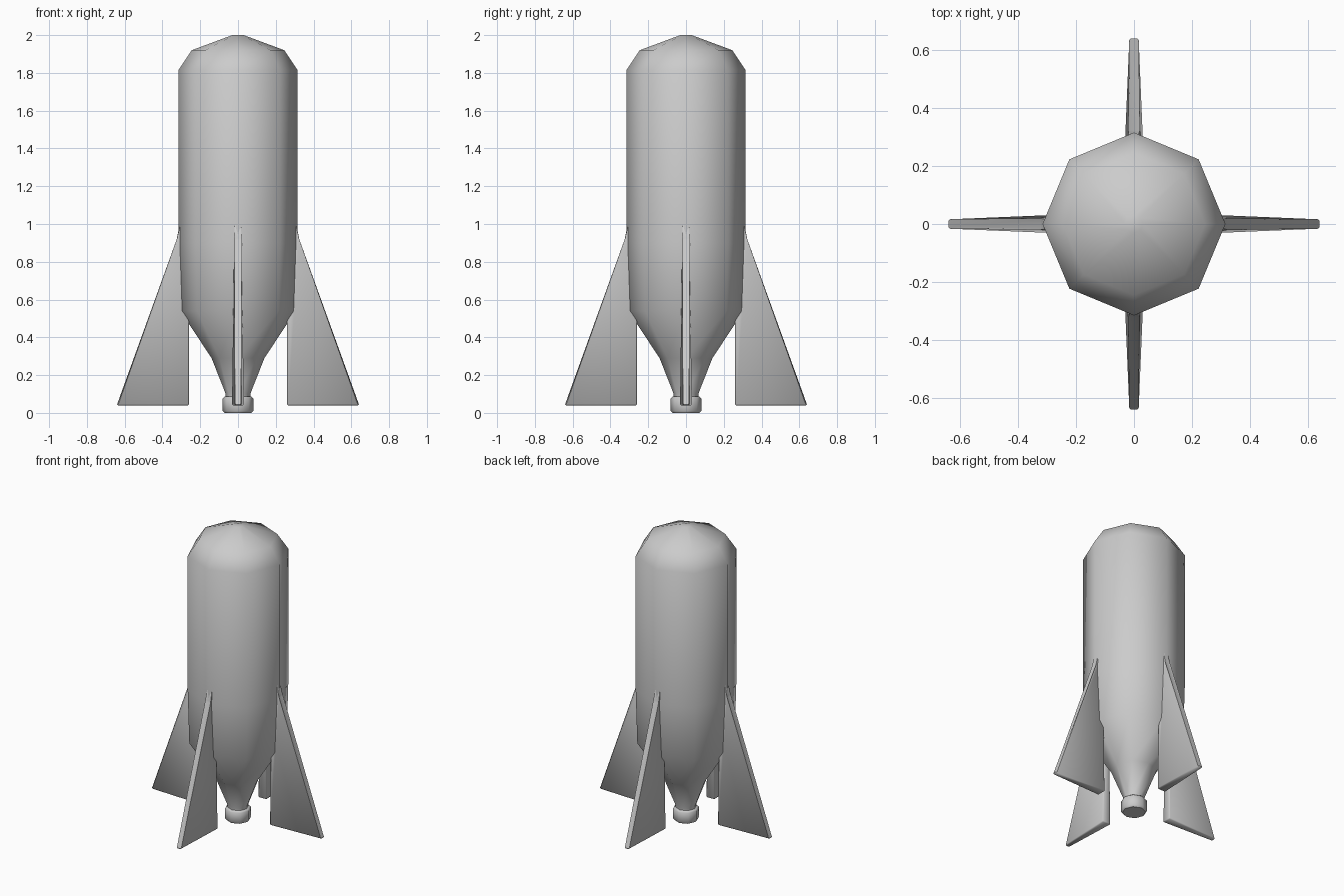
import bpy, bmesh
from math import pi, cos, sin, radians

if "Cube" in bpy.data.objects:
    bpy.data.objects.remove(bpy.data.objects["Cube"])


def finish(bm, name, angle):
    bmesh.ops.recalc_face_normals(bm, faces=bm.faces)
    me = bpy.data.meshes.new(name)
    bm.to_mesh(me)
    bm.free()
    ob = bpy.data.objects.new(name, me)
    bpy.context.collection.objects.link(ob)
    bpy.ops.object.select_all(action='DESELECT')
    ob.select_set(True)
    bpy.context.view_layer.objects.active = ob
    bpy.ops.object.shade_smooth_by_angle(angle=radians(angle))
    return ob


def lathe(name, profile, sides=8, angle=50):
    bm = bmesh.new()
    rings = [[bm.verts.new((r * cos(2 * pi * i / sides), r * sin(2 * pi * i / sides), z))
              for i in range(sides)] for r, z in profile]
    for a, b in zip(rings, rings[1:]):
        for i in range(sides):
            j = (i + 1) % sides
            bm.faces.new((a[i], a[j], b[j], b[i]))
    bm.faces.new(rings[0])
    bm.faces.new(rings[-1])
    return finish(bm, name, angle)


# Eight-sided bottle body with a domed top and tapered neck
lathe("bottle_body", [(0.065, 0.07), (0.065, 0.10), (0.14, 0.29), (0.305, 0.54),
                      (0.315, 0.90), (0.315, 1.815), (0.245, 1.92), (0.03, 2.0)])

# Nozzle cap with chamfered rims
lathe("nozzle_cap", [(0.072, 0.0), (0.081, 0.01), (0.081, 0.077), (0.072, 0.086)])

# Four tapered fins: (radius, height, half thickness)
FIN = [(0.26, 0.04, 0.032), (0.642, 0.04, 0.016), (0.318, 0.92, 0.022), (0.304, 1.03, 0.016),
       (0.26, 1.03, 0.016)]
for k, side in enumerate(("right", "back", "left", "front")):
    bm = bmesh.new()
    left = [bm.verts.new((r, t, z)) for r, z, t in FIN]
    right = [bm.verts.new((r, -t, z)) for r, z, t in FIN]
    bm.faces.new(left)
    bm.faces.new(right[::-1])
    n = len(FIN)
    for i in range(n):
        j = (i + 1) % n
        bm.faces.new((left[i], left[j], right[j], right[i]))
    bmesh.ops.bevel(bm, geom=list(bm.edges), offset=0.006, segments=1, affect='EDGES')
    fin = finish(bm, side + "_fin", 50)
    fin.rotation_euler.z = k * pi / 2
